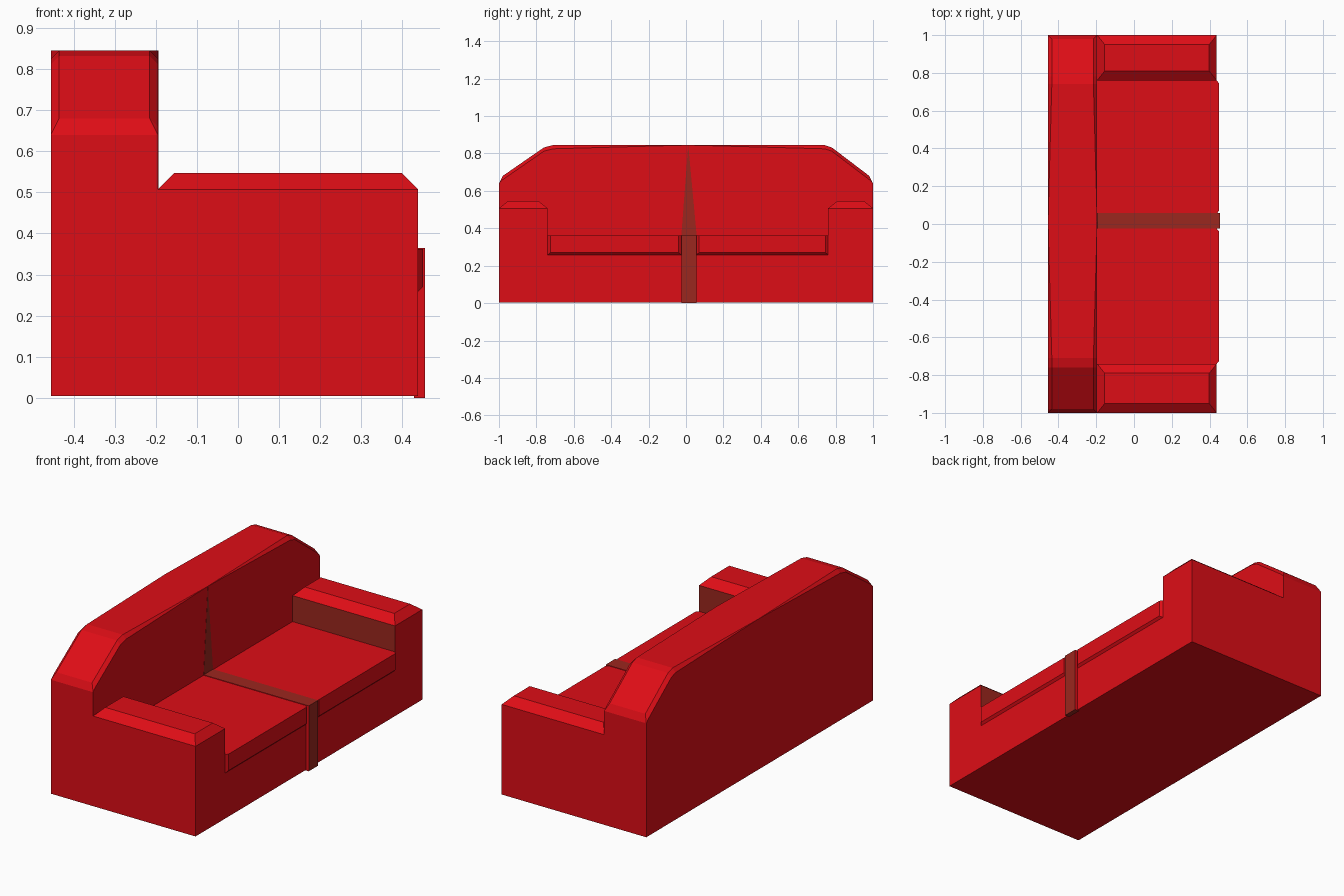
import bpy, bmesh

if "Cube" in bpy.data.objects:
    bpy.data.objects.remove(bpy.data.objects["Cube"])


def material(name, rgb):
    m = bpy.data.materials.new(name)
    m.diffuse_color = (*rgb, 1)
    m.use_nodes = True
    m.node_tree.nodes["Principled BSDF"].inputs["Base Color"].default_value = m.diffuse_color
    return m


RED = material("red_fabric", (0.73, 0.004, 0.008))
BROWN = material("brown_trim", (0.33, 0.02, 0.013))


def loft(name, rings, mats=(RED,), accent=None):
    """Bridge equal-length rings, cap both ends, optionally accent some faces."""
    bm = bmesh.new()
    loops = [[bm.verts.new(p) for p in ring] for ring in rings]
    n = len(loops[0])
    for a, b in zip(loops, loops[1:]):
        for i in range(n):
            j = (i + 1) % n
            bm.faces.new((a[i], a[j], b[j], b[i]))
    bm.faces.new(loops[0][::-1])
    bm.faces.new(loops[-1])
    bmesh.ops.remove_doubles(bm, verts=bm.verts, dist=0.0005)
    bmesh.ops.recalc_face_normals(bm, faces=bm.faces)
    if accent:
        for f in bm.faces:
            f.material_index = int(accent(f))
    me = bpy.data.meshes.new(name)
    bm.to_mesh(me)
    bm.free()
    for m in mats:
        me.materials.append(m)
    ob = bpy.data.objects.new(name, me)
    bpy.context.collection.objects.link(ob)
    return ob


def rect_z(x0, x1, y0, y1, z):
    return [(x0, y0, z), (x1, y0, z), (x1, y1, z), (x0, y1, z)]


def rect_x(y0, y1, z0, z1, x):
    return [(x, y0, z0), (x, y1, z0), (x, y1, z1), (x, y0, z1)]


BACK, FOLD, FRONT, FLOOR = -0.455, -0.195, 0.438, 0.004
SEAT = 0.362

# Backrest: sections along y with a tapering edge chamfer
stations = [  # y, top z, chamfer drop, chamfer inset
    (-1, 0.64, 0, 0), (-0.98, 0.68, 0.02, 0.02), (-0.76, 0.832, 0.02, 0.02),
    (-0.71, 0.845, 0.02, 0.02), (0.01, 0.845, 0, 0), (0.74, 0.845, 0.02, 0.02),
    (0.78, 0.832, 0.02, 0.02), (0.98, 0.68, 0.02, 0.02), (1, 0.64, 0, 0)]
loft("backrest", [[(BACK, y, FLOOR), (FOLD, y, FLOOR), (FOLD, y, z - d),
                   (FOLD - i, y, z), (BACK + i, y, z), (BACK, y, z - d)]
                  for y, z, d, i in stations])

# Arms with chamfered tops and brown inner sides
for side, y0, y1 in (("left", -1, -0.74), ("right", 0.76, 1)):
    inner = 1 if y0 < 0 else -1
    loft(side + "_arm",
         [rect_z(FOLD, FRONT, y0, y1, FLOOR), rect_z(FOLD, FRONT, y0, y1, 0.507),
          rect_z(FOLD + 0.04, FRONT - 0.04, y0 + 0.05, y1 - 0.05, 0.547)],
         (RED, BROWN), lambda f: f.normal.y * inner > 0.9)

# Seat base between the arms
loft("seat_base", [rect_z(FOLD, FRONT, -0.74, 0.76, FLOOR),
                   rect_z(FOLD, FRONT, -0.74, 0.76, SEAT)])

# Bulging front edges of the two cushions
for side, y0, y1 in (("left", -0.74, -0.025), ("right", 0.055, 0.76)):
    loft(side + "_cushion_front",
         [rect_x(y0, y1, 0.258, SEAT, FRONT),
          rect_x(y0 + 0.015, y1 - 0.015, 0.27, SEAT, 0.45)])

# Centre strap: over the seat, down the front, tapering up the backrest
S0, S1, TOP = -0.025, 0.057, 0.365
strap = [(FOLD, SEAT - 0.01), (FRONT - 0.01, SEAT - 0.01), (FRONT - 0.01, 0),
         (0.455, 0), (0.455, TOP), (FOLD, TOP)]
loft("seat_strap", [[(x, y, z) for x, z in strap] for y in (S0, S1)],
     (BROWN, RED), lambda f: abs(f.normal.y) > 0.9)
loft("back_strap", [[(x, S0, SEAT), (x, S1, SEAT), (x, 0.012, 0.845)]
                    for x in (FOLD - 0.003, FOLD + 0.001)], (BROWN,))
